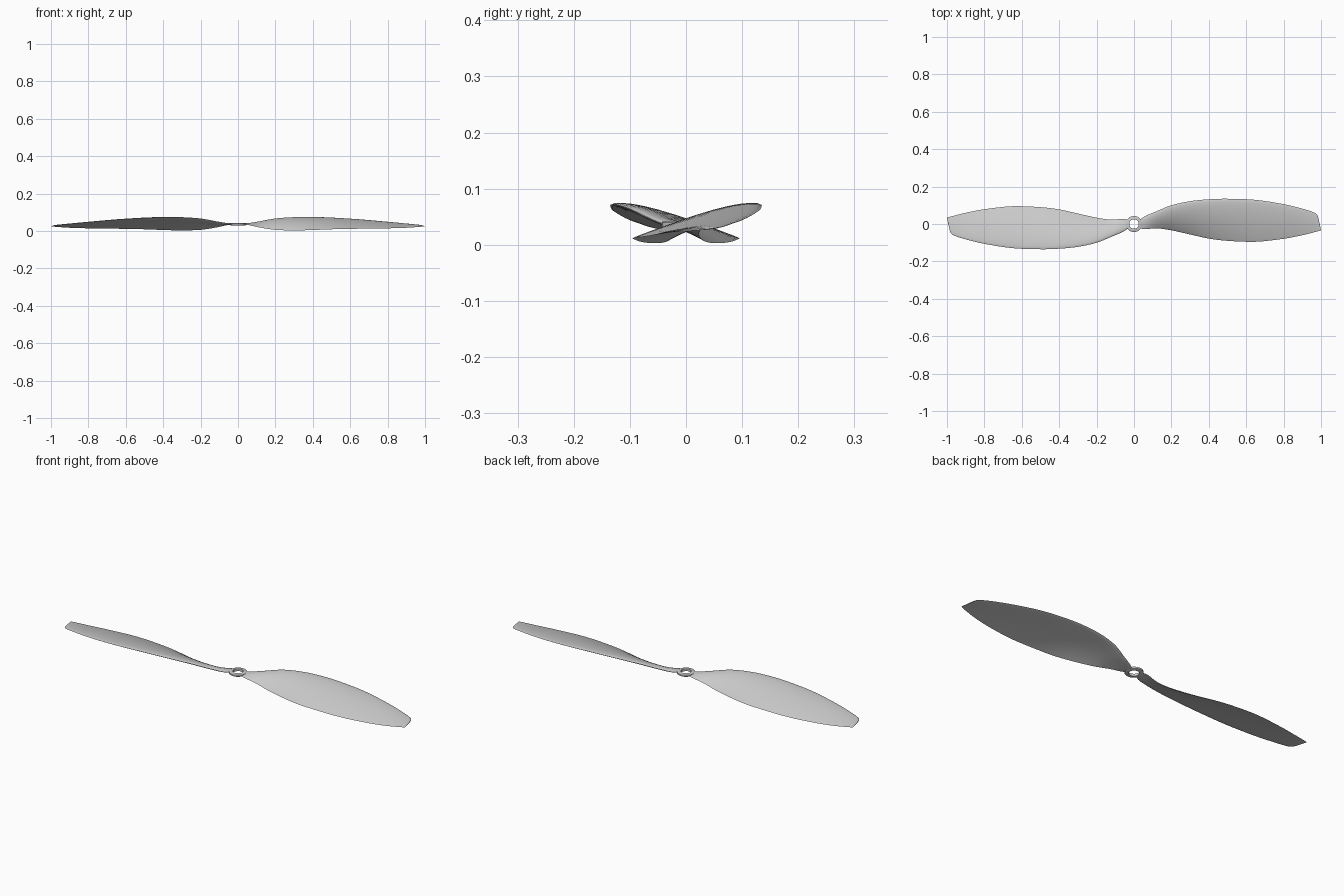
import bpy, bmesh, math
from mathutils import Vector, Matrix

old = bpy.data.objects.get("Cube")
if old:
    bpy.data.objects.remove(old)

grey = bpy.data.materials.new("light grey plastic")
grey.use_nodes = True
colour = (0.6, 0.6, 0.6, 1)
grey.diffuse_color = colour
grey.node_tree.nodes["Principled BSDF"].inputs["Base Color"].default_value = colour

# Blade stations: x, leading y, leading z, trailing y, trailing z, thickness, camber
STATIONS = [
    (.03, .022, .037, -.022, .035, .009, 0),
    (.06, .042, .038, -.028, .031, .011, .001),
    (.12, .068, .049, -.023, .018, .014, .004),
    (.2, .1, .064, -.034, .006, .015, .008),
    (.3, .122, .071, -.056, .003, .015, .01),
    (.4, .132, .072, -.078, .005, .014, .01),
    (.5, .135, .069, -.09, .009, .013, .009),
    (.65, .129, .06, -.095, .012, .011, .007),
    (.8, .106, .047, -.079, .014, .009, .005),
    (.9, .082, .038, -.06, .017, .007, .003),
    (.96, .064, .032, -.045, .021, .006, .002),
    (.985, .053, .03, -.038, .023, .005, .001),
    (1, .036, .028, -.033, .024, .003, 0),
]
STEPS, HALF = 4, 12


def smooth_stations():
    """Catmull-Rom interpolation between the stations."""
    last = len(STATIONS) - 1
    for i in range(last):
        a, b, c, d = (STATIONS[min(max(k, 0), last)] for k in range(i - 1, i + 3))
        for s in range(STEPS):
            t = s / STEPS
            yield [q + t / 2 * (r - p + t * (2*p - 5*q + 4*r - w + t * (3*(q - r) + w - p)))
                   for p, q, r, w in zip(a, b, c, d)]
    yield list(STATIONS[last])


def section(x, ly, lz, ty, tz, thick, camber):
    """Closed cambered aerofoil loop, with the swept tip sheared back."""
    lead, trail = Vector((x, ly, lz)), Vector((x, ty, tz))
    up = Vector((1, 0, 0)).cross(lead - trail).normalized()
    sweep = .015 * max(0, (x - .9) / .1) ** 3
    points = []
    for k in range(2 * HALF):
        angle = math.pi * k / HALF
        u = (1 - math.cos(angle)) / 2
        side = 1 if k < HALF else -1
        half = 5 * thick * (.297*u**.5 - .126*u - .352*u**2 + .284*u**3 - .1*u**4)
        p = lead.lerp(trail, u) + up * (side * half + 4 * camber * u * (1 - u))
        p.x -= sweep * (1 - u)
        points.append(p)
    return points


def finish(name, bm):
    bmesh.ops.recalc_face_normals(bm, faces=bm.faces)
    mesh = bpy.data.meshes.new(name)
    bm.to_mesh(mesh)
    bm.free()
    mesh.materials.append(grey)
    ob = bpy.data.objects.new(name, mesh)
    bpy.context.collection.objects.link(ob)
    bpy.ops.object.select_all(action='DESELECT')
    ob.select_set(True)
    bpy.context.view_layer.objects.active = ob
    bpy.ops.object.shade_smooth_by_angle(angle=math.radians(40))
    return ob


def bridge(bm, rings, closed=False):
    """Skin a row of equal loops with quads."""
    pairs = list(zip(rings, rings[1:]))
    if closed:
        pairs.append((rings[-1], rings[0]))
    for a, b in pairs:
        for k in range(len(a)):
            n = (k + 1) % len(a)
            bm.faces.new((a[k], a[n], b[n], b[k]))


# Two blades, half a turn apart
for name, turn in (("left_blade", 0), ("right_blade", math.pi)):
    bm = bmesh.new()
    spin = Matrix.Rotation(turn, 3, 'Z')
    rings = [[bm.verts.new(spin @ p) for p in section(*s)] for s in smooth_stations()]
    bridge(bm, rings)
    bm.faces.new(rings[0])
    bm.faces.new(rings[-1])
    finish(name, bm)

# Hub ring with a bored centre and softened rims
profile = [(.025, .03), (.04, .03), (.043, .032), (.043, .04), (.04, .042), (.025, .042)]
bm = bmesh.new()
rings = []
for k in range(48):
    a = math.tau * k / 48
    rings.append([bm.verts.new((r * math.cos(a), r * math.sin(a), z)) for r, z in profile])
bridge(bm, rings, closed=True)
finish("hub_ring", bm)
